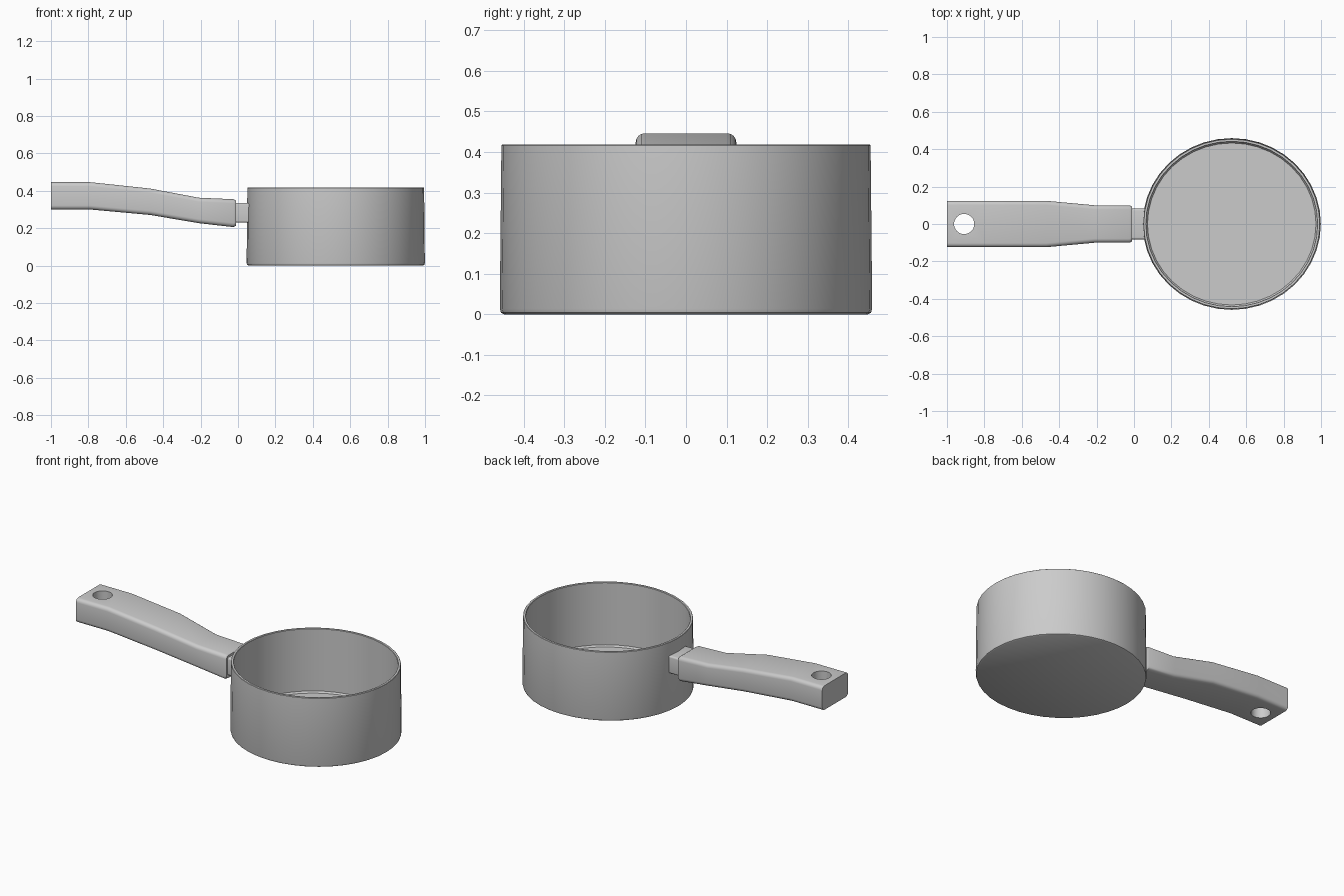
import bpy, bmesh, math

if "Cube" in bpy.data.objects:
    bpy.data.objects.remove(bpy.data.objects["Cube"])


def make_object(name, bm, angle=30):
    bmesh.ops.recalc_face_normals(bm, faces=bm.faces)
    mesh = bpy.data.meshes.new(name)
    bm.to_mesh(mesh)
    bm.free()
    obj = bpy.data.objects.new(name, mesh)
    bpy.context.collection.objects.link(obj)
    bpy.ops.object.select_all(action='DESELECT')
    obj.select_set(True)
    bpy.context.view_layer.objects.active = obj
    bpy.ops.object.shade_smooth_by_angle(angle=math.radians(angle))
    return obj


def loft(rings, cap=True):
    """Skin a list of closed rings of points, capping both ends."""
    bm = bmesh.new()
    loops = [[bm.verts.new(p) for p in ring] for ring in rings]
    n = len(loops[0])
    for a, b in zip(loops, loops[1:]):
        for i in range(n):
            j = (i + 1) % n
            bm.faces.new((a[i], a[j], b[j], b[i]))
    if cap:
        bm.faces.new(loops[0])
        bm.faces.new(loops[-1])
    return bm


def ellipse(cx, rx, ry, z, n):
    return [(cx + rx * math.cos(2 * math.pi * i / n),
             ry * math.sin(2 * math.pi * i / n), z) for i in range(n)]


def rounded_rect(x, half_y, z0, z1, r, steps=4):
    """Rounded rectangle across the handle at position x."""
    pts = []
    corners = [(half_y - r, z1 - r), (-half_y + r, z1 - r),
               (-half_y + r, z0 + r), (half_y - r, z0 + r)]
    for k, (cy, cz) in enumerate(corners):
        for s in range(steps + 1):
            a = math.pi / 2 * (k + s / steps)
            pts.append((x, cy + r * math.cos(a), cz + r * math.sin(a)))
    return pts


# Pan body: outer wall, rim, inner wall and floor (inset from outer size, z)
CX, RX, RY = 0.5225, 0.4775 - 0.001, 0.459
pan_profile = [(0.010, 0.0), (0.003, 0.004), (0.0, 0.014), (0.004, 0.416),
               (0.006, 0.418), (0.017, 0.418), (0.019, 0.416),
               (0.019, 0.040), (0.026, 0.030)]
make_object("pan_body", loft([ellipse(CX, RX - d, RY - d, z, 40)
                              for d, z in pan_profile]))

# Neck joining handle and pan
make_object("handle_neck", loft([rounded_rect(-0.03, 0.082, 0.23, 0.336, 0.01),
                                 rounded_rect(0.058, 0.082, 0.23, 0.336, 0.01)]))

# Handle: x, half width, bottom, top, corner radius
sections = [(-1.0, 0.124, 0.300, 0.446, 0.022),
            (-0.79, 0.124, 0.300, 0.446, 0.022),
            (-0.47, 0.124, 0.271, 0.412, 0.022),
            (-0.21, 0.100, 0.227, 0.363, 0.022),
            (-0.025, 0.100, 0.206, 0.355, 0.022),
            (-0.012, 0.094, 0.212, 0.349, 0.020)]
handle = make_object("handle", loft([rounded_rect(*s) for s in sections]))

# Hanging hole
cutter = make_object("hole_cutter", loft([ellipse(-0.908, 0.054, 0.054, z, 32)
                                          for z in (0.2, 0.55)]))
cutter.hide_render = True
cutter.hide_set(True)
cut = handle.modifiers.new("hanging_hole", 'BOOLEAN')
cut.object = cutter
cut.operation = 'DIFFERENCE'
cut.solver = 'EXACT'
bpy.context.view_layer.objects.active = handle
handle.select_set(True)
bpy.ops.object.modifier_apply(modifier=cut.name)
bpy.data.objects.remove(cutter)
bpy.ops.object.shade_smooth_by_angle(angle=math.radians(30))
